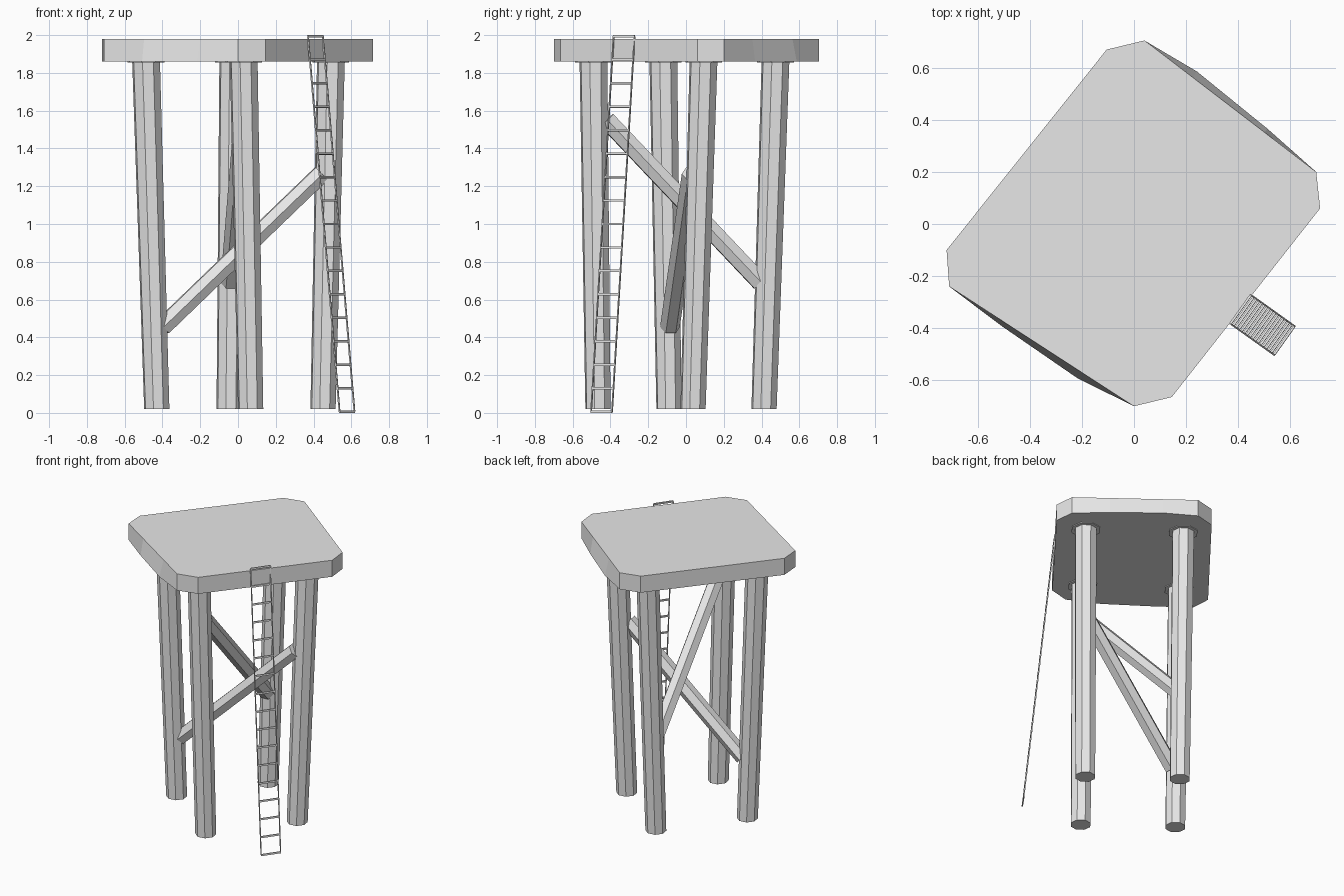
import bpy, bmesh, math
from mathutils import Vector, Matrix

cube = bpy.data.objects.get("Cube")
if cube:
    bpy.data.objects.remove(cube, do_unlink=True)

grey = bpy.data.materials.new("plain_grey")
grey.use_nodes = True
grey.diffuse_color = (0.8, 0.8, 0.8, 1)
grey.node_tree.nodes["Principled BSDF"].inputs["Base Color"].default_value = (0.8, 0.8, 0.8, 1)


def finish(name, bm):
    bmesh.ops.recalc_face_normals(bm, faces=bm.faces)
    mesh = bpy.data.meshes.new(name)
    bm.to_mesh(mesh)
    bm.free()
    mesh.materials.append(grey)
    obj = bpy.data.objects.new(name, mesh)
    bpy.context.collection.objects.link(obj)
    return obj


def loft(bm, lower, upper):
    """Closed prism between two rings of equal length."""
    a = [bm.verts.new(p) for p in lower]
    b = [bm.verts.new(p) for p in upper]
    bm.faces.new(a)
    bm.faces.new(b)
    for i in range(len(a)):
        j = (i + 1) % len(a)
        bm.faces.new((a[i], a[j], b[j], b[i]))


def ring(center, radius, sides, ax, ay):
    step = math.tau / sides
    return [Vector(center) + radius * (math.cos((i + .5) * step) * ax + math.sin((i + .5) * step) * ay)
            for i in range(sides)]


def beam(bm, start, end, side, depth, height):
    """Rectangular bar whose width runs along the side direction."""
    start, end = Vector(start), Vector(end)
    up = (end - start).normalized().cross(side).normalized()
    corners = [(-1, -1), (1, -1), (1, 1), (-1, 1)]
    offs = [side * depth * i / 2 + up * height * j / 2 for i, j in corners]
    loft(bm, [start + o for o in offs], [end + o for o in offs])


# The whole tower is turned about z
turn = Matrix.Rotation(math.radians(-37), 3, 'Z')
U, V, UP = turn @ Vector((1, 0, 0)), turn @ Vector((0, 1, 0)), Vector((0, 0, 1))

# Platform: chamfered slab whose two short sides bulge at the lower edge
outline = [Vector(p) for p in [(-.105, .67), (-.72, -.10), (-.71, -.24), (0, -.70),
                               (.145, -.665), (.715, .06), (.70, .20), (.04, .705)]]
top, bottom = [], []
for i, p in enumerate(outline):
    top.append(p.to_3d() + UP * 1.98)
    bottom.append(p.to_3d() + UP * 1.86)
    if i in (2, 6):
        q = outline[i + 1]
        out = V * (-1 if i == 2 else 1)
        for t, bulge in ((.3, .018), (.72, .028)):
            m = p.lerp(q, t).to_3d()
            top.append(m + UP * 1.98)
            bottom.append(m + out * bulge + UP * 1.86)
bm = bmesh.new()
loft(bm, bottom, top)
finish("platform", bm)

# Octagonal legs, splayed towards the top, each with a thin collar
legs = {
    "leg_right": ((-.43, -.09), (-.487, -.12)),
    "leg_back": ((-.047, .413), (-.025, .474)),
    "leg_front": ((.067, -.466), (.03, -.49)),
    "leg_left": ((.45, .037), (.492, .093)),
}
for name, (foot, head) in legs.items():
    bm = bmesh.new()
    loft(bm, ring((*foot, .02), .069, 8, U, V), ring((*head, 1.87), .076, 8, U, V))
    finish(name, bm)
    bm = bmesh.new()
    loft(bm, ring((*head, 1.855), .1, 8, U, V), ring((*head, 1.87), .1, 8, U, V))
    finish(name + "_collar", bm)

# Crossing diagonal braces
braces = {
    "brace_lower": ((-.40, -.085, .455), (.44, .03, 1.265)),
    "brace_upper": ((-.04, .395, .69), (.03, -.42, 1.55)),
}
for name, (start, end) in braces.items():
    start, end = Vector(start), Vector(end)
    side = (end - start).cross(UP).normalized()
    up = side.cross(end - start).normalized()
    bm = bmesh.new()
    # flat side on top, ridge to each side
    step = math.tau / 6
    offs = [.053 * (math.cos(i * step) * side + math.sin(i * step) * up) for i in range(6)]
    loft(bm, [start + o for o in offs], [end + o for o in offs])
    finish(name, bm)

# Slim leaning ladder
ladder_top, ladder_foot = Vector((.41, -.328, 1.994)), Vector((.577, -.447, .006))
across = (ladder_top - ladder_foot).cross(UP).normalized()
if across.y < 0:
    across.negate()
half = .068
bm = bmesh.new()
for s in (-1, 1):
    beam(bm, ladder_foot + across * half * s, ladder_top + across * half * s, across, .006, .008)
finish("ladder_rails", bm)
bm = bmesh.new()
lean = (ladder_top - ladder_foot).normalized()
for i in range(17):
    c = ladder_foot.lerp(ladder_top, i / 16)
    beam(bm, c - across * half, c + across * half, lean, .012, .009)
finish("ladder_rungs", bm)
